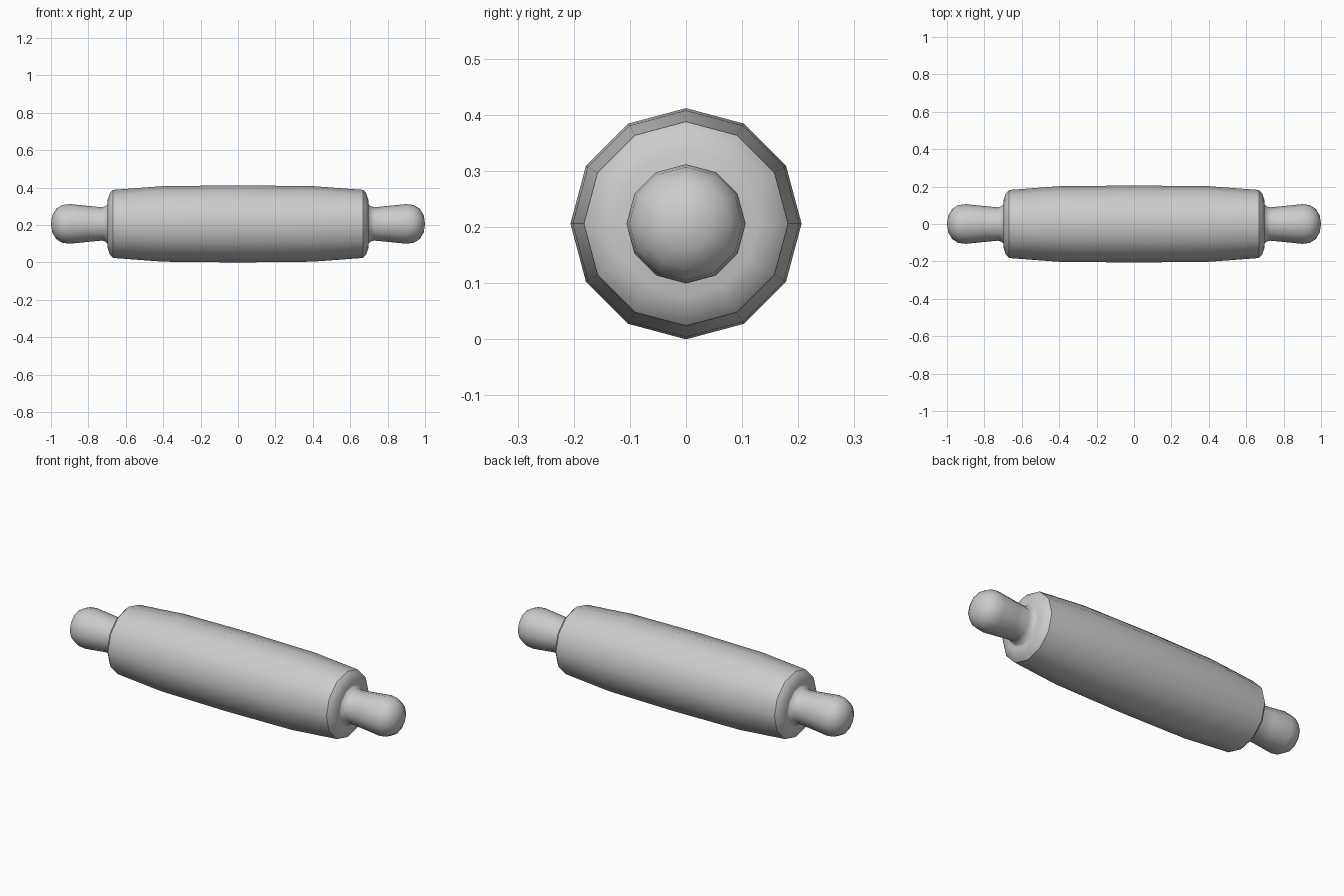
import bpy, math
from mathutils import Vector

if "Cube" in bpy.data.objects:
    bpy.data.objects.remove(bpy.data.objects["Cube"])

SIDES = 12
CENTRE_Z = 0.206

grey = bpy.data.materials.new("plain grey")
grey.use_nodes = True
grey.diffuse_color = (0.6, 0.6, 0.6, 1)
grey.node_tree.nodes["Principled BSDF"].inputs["Base Color"].default_value = (0.6, 0.6, 0.6, 1)


def lathe(name, profile):
    """Turn (x, radius) points around the long axis; radius 0 makes a tip."""
    verts, rings, faces = [], [], []
    for x, r in profile:
        count = SIDES if r else 1
        rings.append([len(verts) + i for i in range(count)])
        for i in range(count):
            a = math.tau * i / SIDES
            verts.append(Vector((x, r * math.sin(a), r * math.cos(a))))
    for a, b in zip(rings, rings[1:]):
        for i in range(SIDES):
            j = (i + 1) % SIDES
            quad = [a[i % len(a)], a[j % len(a)], b[j % len(b)], b[i % len(b)]]
            faces.append(list(dict.fromkeys(quad)))
    mesh = bpy.data.meshes.new(name)
    mesh.from_pydata(verts, [], [f[::-1] for f in faces])
    mesh.materials.append(grey)
    obj = bpy.data.objects.new(name, mesh)
    obj.location.z = CENTRE_Z
    bpy.context.collection.objects.link(obj)
    bpy.ops.object.select_all(action="DESELECT")
    obj.select_set(True)
    bpy.context.view_layer.objects.active = obj
    # Outward normals, then smooth around the barrel with a crisp rim
    bpy.ops.object.mode_set(mode="EDIT")
    bpy.ops.mesh.select_all(action="SELECT")
    bpy.ops.mesh.normals_make_consistent(inside=False)
    bpy.ops.object.mode_set(mode="OBJECT")
    bpy.ops.object.shade_smooth_by_angle(angle=math.radians(35))
    return obj


# Barrel: gently swollen roller with softened rims and closed ends
half = [(0.0, 0.206), (0.4, 0.202), (0.668, 0.182), (0.685, 0.165), (0.697, 0.13), (0.699, 0.0)]
lathe("roller", [(-x, r) for x, r in half[:0:-1]] + half)

# Handles: flared collar, narrow neck and rounded knob
handle = [(0.69, 0.115), (0.70, 0.104), (0.71, 0.094), (0.728, 0.089), (0.80, 0.096),
          (0.90, 0.106), (0.94, 0.101), (0.972, 0.081), (0.993, 0.046), (1.0, 0.0)]
for name, side in (("left_handle", 1), ("right_handle", -1)):
    lathe(name, [(side * x, r) for x, r in handle])
